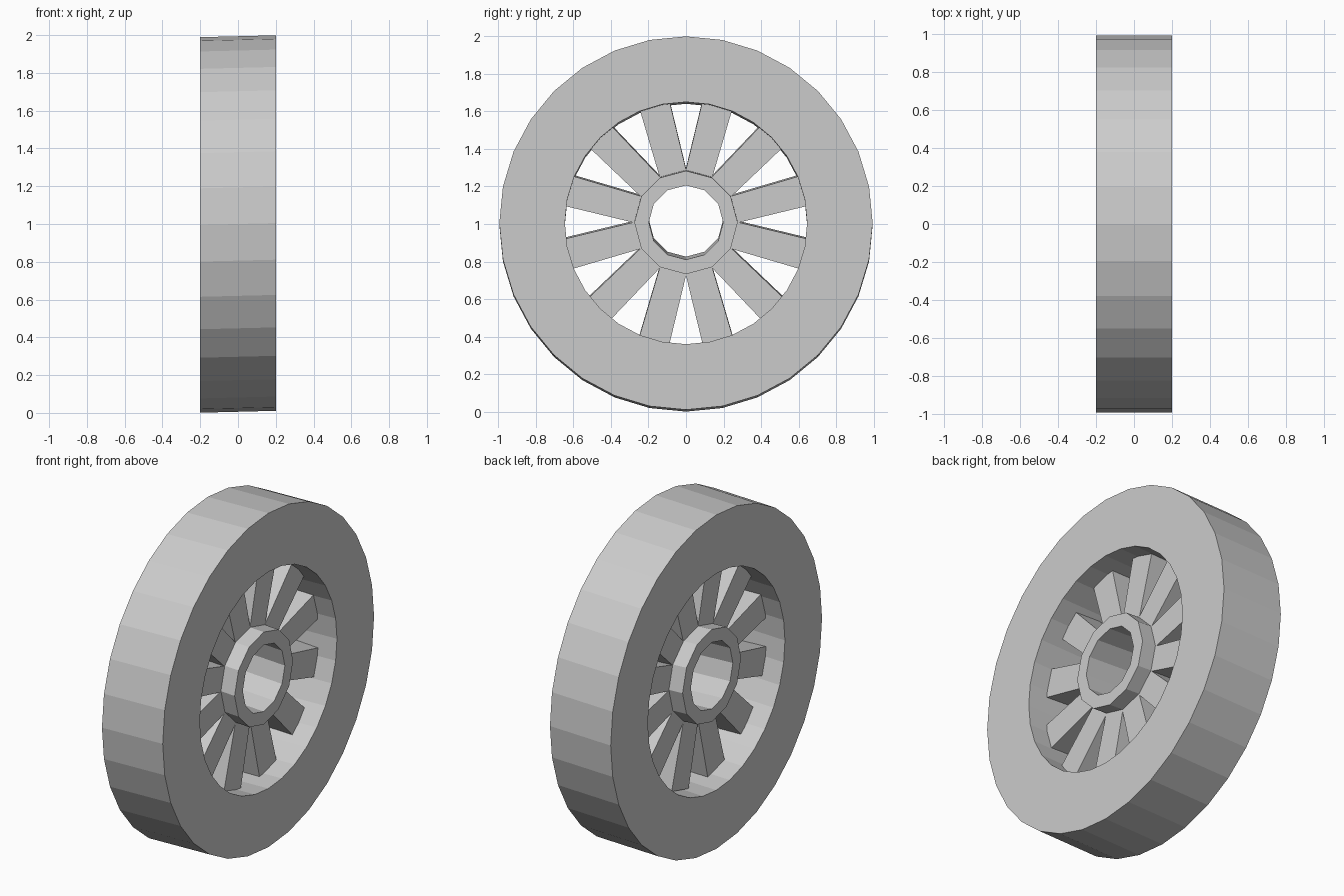
import bpy
import math

if "Cube" in bpy.data.objects:
    bpy.data.objects.remove(bpy.data.objects["Cube"])


def make_object(name, verts, faces):
    mesh = bpy.data.meshes.new(name)
    mesh.from_pydata(verts, [], faces)
    mesh.update()
    obj = bpy.data.objects.new(name, mesh)
    bpy.context.collection.objects.link(obj)
    return obj


def ring(name, r_out, r_in, half_width, sides, z, lean):
    """Flat-sided ring around the x axis; lean slides its two faces apart in z."""
    profile = [(half_width, r_out), (-half_width, r_out),
               (-half_width, r_in), (half_width, r_in)]
    verts, faces = [], []
    for i in range(sides):
        a = math.pi / 2 + math.tau * i / sides
        for x, r in profile:
            verts.append((x, r * math.cos(a), z + r * math.sin(a) + lean * x))
        j = (i + 1) % sides
        for k in range(4):
            m = (k + 1) % 4
            faces.append((i * 4 + k, j * 4 + k, j * 4 + m, i * 4 + m))
    return make_object(name, verts, faces)


def spoke(name, angle, r0, r1, w0, w1, half_depth, z, lean):
    """Slightly flared bar from hub to rim."""
    c, s = math.cos(angle), math.sin(angle)
    verts = []
    for r, w in ((r0, w0 / 2), (r1, w1 / 2)):
        for x, t in ((half_depth, -w), (half_depth, w), (-half_depth, w), (-half_depth, -w)):
            verts.append((x, r * c - t * s, z + r * s + t * c + lean * x))
    faces = [(3, 2, 1, 0), (4, 5, 6, 7), (0, 1, 5, 4),
             (1, 2, 6, 5), (2, 3, 7, 6), (3, 0, 4, 7)]
    return make_object(name, verts, faces)


# wide outer rim
ring("rim", 0.994, 0.645, 0.2, 32, 1.0, 0.025)

# hub with open axle hole
ring("hub", 0.275, 0.198, 0.17, 12, 1.016, -0.047)

# twelve spokes, one per hub side
for n in range(12):
    spoke(f"spoke_{n + 1:02d}", math.radians(15 + 30 * n),
          0.25, 0.655, 0.145, 0.165, 0.08, 1.012, -0.047)
